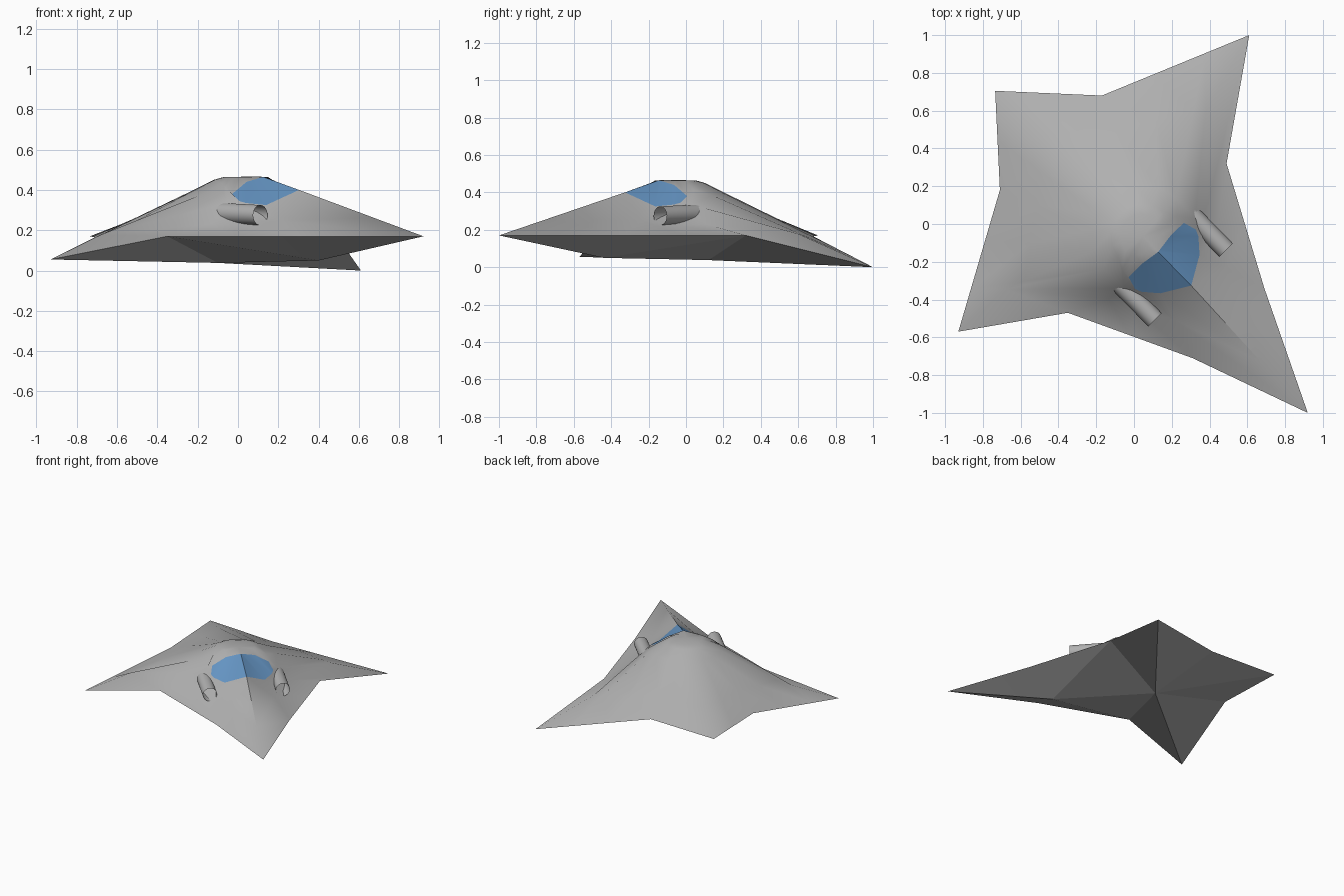
import bpy, math
from mathutils import Vector as V

if "Cube" in bpy.data.objects:
    bpy.data.objects.remove(bpy.data.objects["Cube"])

F, S = V((.70, -.714, 0)), V((.714, .70, 0))   # forward and sideways axes


def P(u, v, z):
    """Point from forward / sideways / height."""
    p = F * u + S * (v - .012)
    p.z = z
    return p


def polar(r, deg, z, side):
    a = math.radians(deg)
    return P(.08 + r * math.cos(a), side * r * math.sin(a), z)


def material(name, rgb):
    m = bpy.data.materials.new(name)
    m.diffuse_color = (*rgb, 1)
    m.use_nodes = True
    m.node_tree.nodes["Principled BSDF"].inputs["Base Color"].default_value = m.diffuse_color
    return m


grey = material("dark_grey", (.44, .44, .44))
blue = material("glass_blue", (.13, .30, .55))


def make(name, faces, angle, mat):
    """Mesh object from polygons given as point lists; shared points are merged."""
    index, verts, polys = {}, [], []
    for f in faces:
        ids = []
        for p in f:
            k = tuple(round(c, 4) for c in p)
            if k not in index:
                index[k] = len(verts)
                verts.append(k)
            if index[k] not in ids:
                ids.append(index[k])
        if len(ids) > 2:
            polys.append(ids)
    me = bpy.data.meshes.new(name)
    me.from_pydata(verts, [], polys)
    me.update()
    me.materials.append(mat)
    ob = bpy.data.objects.new(name, me)
    bpy.context.collection.objects.link(ob)
    bpy.ops.object.select_all(action='DESELECT')
    ob.select_set(True)
    bpy.context.view_layer.objects.active = ob
    bpy.ops.object.shade_smooth_by_angle(angle=math.radians(angle))
    return ob


# Outline of the hull: nose, tail, and per side brow, notch, wing tip, rear notch
nose, tail = V((.92, -1, .17)), V((-.735, .705, .17))
rim = {1: [V((.69, -.34, .17)), V((.49, .32, .17)), V((.61, 1, 0)), V((-.17, .68, .165))],
       -1: [V((.31, -.71, .17)), V((-.35, -.47, .17)), V((-.93, -.57, .055)), V((-.71, .18, .165))]}
crease = {1: V((.38, .60, .178)), -1: V((-.68, -.345, .178))}
belly, keel = V((-.1, .12, .038)), V((.4, -.44, .05))
top = P(.08, 0, .466)


def columns(s):
    """Strips of points running from the roof down to the outline, nose to tail."""
    brow, notch, tip, rear = rim[s]
    cols = []

    def col(r1, r2, shoulder, out, m=None, t=.6, dip=0):
        m = m or shoulder.lerp(out, t) - V((0, 0, dip))
        cols.append([top, r1, r2, shoulder, m, out])

    col(P(.15, 0, .466), P(.195, 0, .464), P(.445, 0, .40), nose)
    col(P(.15, s * .02, .466), P(.193, s * .015, .462), P(.36, s * .145, .325), brow, t=.4, dip=.015)
    col(P(.14, s * .075, .463), P(.18, s * .105, .44), P(.285, s * .21, .335),
        brow.lerp(notch, .5), t=.4, dip=.045)
    col(P(.12, s * .1, .463), P(.18, s * .205, .38), P(.25, s * .225, .345), notch, t=.4, dip=.045)
    col(polar(.12, 78, .464, s), P(.125, s * .20, .415), P(.205, s * .265, .335), tip, crease[s])
    for deg, z, out in ((95, .385, tip.lerp(rear, .3)), (118, .40, tip.lerp(rear, .65)),
                        (143, .40, rear), (162, .40, rear.lerp(tail, .5)), (180, .40, tail)):
        col(polar(.12, deg, .464, s), polar(.17, deg, z + .05, s), polar(.27, deg, z, s), out)
    return cols


hull, glass, under = [], [], []
for s in (1, -1):
    cols = columns(s)
    for i in range(len(cols) - 1):
        a, b = cols[i], cols[i + 1]
        for j in range(5):
            quad = [a[j], a[j + 1], b[j + 1], b[j]][::s]
            (glass if i < 3 and j == 2 else hull).append(quad)
    # Underside fan with a forward keel
    outs = [c[5] for c in cols]
    fan = [(outs[3], belly, keel)]
    for i in range(len(outs) - 1):
        fan.append((keel if i < 3 else belly, outs[i], outs[i + 1]))
    under += [list(f)[::-1][::s] for f in fan]
make("upper_hull", hull, 60, grey)
make("underside", under, 9, grey)
make("canopy", glass, 60, blue)

# Engine tubes: open, with the rear cut on a slant towards the body
N = 32
for s, name in ((1, "right_engine"), (-1, "left_engine")):
    rings = [[], []]
    for k in range(N):
        a = k * math.tau / N
        v, h = .05 * math.cos(a), .05 * math.sin(a)
        rings[0].append(P(.44, s * (.264 + v), .275 + h))
        rings[1].append(P(.175 - .9 * v, s * (.264 + v), .285 + h))
    a, b = rings
    make(name, [[a[k], a[(k + 1) % N], b[(k + 1) % N], b[k]][::-s] for k in range(N)], 40, grey)
